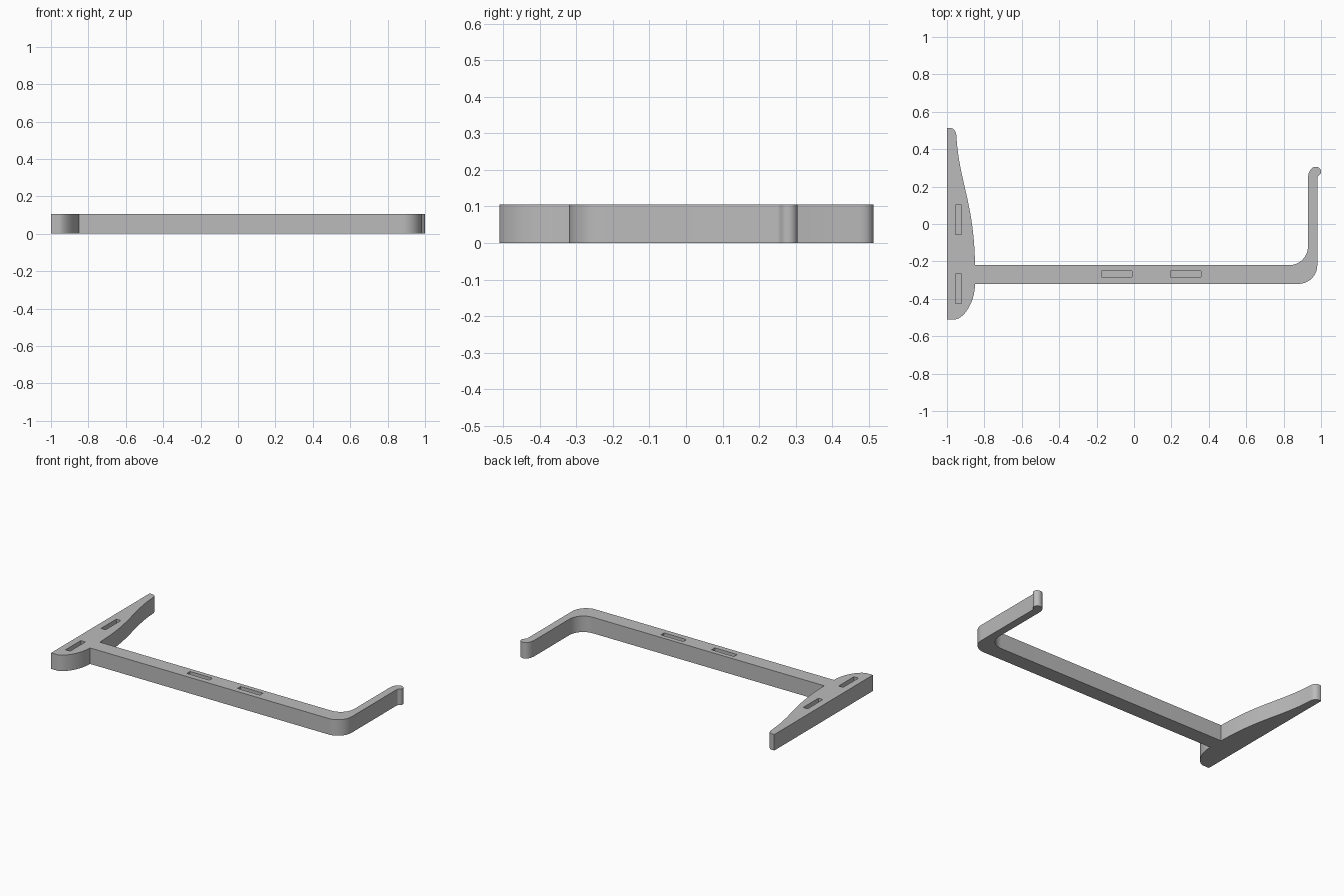
import bpy, bmesh, math
from mathutils import Vector
from mathutils.geometry import interpolate_bezier

HEIGHT = 0.105
POCKET_FLOOR = 0.04

cube = bpy.data.objects.get("Cube")
if cube:
    bpy.data.objects.remove(cube, do_unlink=True)

grey = bpy.data.materials.new("plain grey")
grey.use_nodes = True
colour = (0.5, 0.5, 0.5, 1)
grey.diffuse_color = colour
grey.node_tree.nodes["Principled BSDF"].inputs["Base Color"].default_value = colour


def prism(name, outline, z0, z1):
    """Extrude a counter-clockwise outline between two heights."""
    bm = bmesh.new()
    base = bm.faces.new([bm.verts.new((x, y, z0)) for x, y in outline])
    top = bmesh.ops.extrude_face_region(bm, geom=[base])["geom"]
    verts = [g for g in top if isinstance(g, bmesh.types.BMVert)]
    bmesh.ops.translate(bm, vec=(0, 0, z1 - z0), verts=verts)
    bmesh.ops.recalc_face_normals(bm, faces=bm.faces)
    mesh = bpy.data.meshes.new(name)
    bm.to_mesh(mesh)
    bm.free()
    mesh.materials.append(grey)
    obj = bpy.data.objects.new(name, mesh)
    bpy.context.collection.objects.link(obj)
    return obj


def bend(a, b, c, d, steps=16):
    """Points along a bezier segment."""
    pts = interpolate_bezier(*[Vector((*p, 0)) for p in (a, b, c, d)], steps)
    return [(p.x, p.y) for p in pts]


def arc(cx, cy, r, start, end, steps=16):
    angles = [math.radians(start + (end - start) * i / steps) for i in range(steps + 1)]
    return [(cx + r * math.cos(t), cy + r * math.sin(t)) for t in angles]


# Wall plate foot, arm, rounded corner, upright with lipped tip, tapered plate
outline = [(-1, -0.51)]
outline += bend((-0.955, -0.51), (-0.91, -0.505), (-0.85, -0.42), (-0.85, -0.32))
outline += arc(0.88, -0.22, 0.1, -90, 0)
outline += bend((0.98, 0.245), (0.98, 0.262), (1, 0.258), (1, 0.28), 8)
outline += bend((1, 0.28), (1, 0.315), (0.93, 0.325), (0.93, 0.24))[1:]
outline += arc(0.83, -0.12, 0.1, 0, -90)
outline += bend((-0.85, -0.22), (-0.855, 0.12), (-0.935, 0.22), (-0.95, 0.475), 24)
outline += bend((-0.95, 0.475), (-0.952, 0.5), (-0.965, 0.513), (-0.985, 0.513), 8)[1:]
outline += [(-1, 0.513)]
bracket = prism("hook_bracket", outline, 0, HEIGHT)

# Blind slots sunk into the top
slots = [(-0.938, 0.022, 0.033, 0.158), (-0.938, -0.346, 0.033, 0.158),
         (-0.092, -0.267, 0.163, 0.033), (0.276, -0.267, 0.163, 0.033)]
for x, y, w, d in slots:
    corners = [(x + sx * w / 2, y + sy * d / 2)
               for sx, sy in ((-1, -1), (1, -1), (1, 1), (-1, 1))]
    cutter = prism("slot_cutter", corners, POCKET_FLOOR, HEIGHT + 0.1)
    cutter.hide_render = True
    cutter.hide_set(True)
    cut = bracket.modifiers.new("slot", "BOOLEAN")
    cut.operation = "DIFFERENCE"
    cut.solver = "EXACT"
    cut.object = cutter

# Bake the cuts, drop the cutters, smooth the curved walls
bpy.ops.object.select_all(action="DESELECT")
bpy.context.view_layer.objects.active = bracket
bracket.select_set(True)
for mod in list(bracket.modifiers):
    cutter = mod.object
    bpy.ops.object.modifier_apply(modifier=mod.name)
    bpy.data.objects.remove(cutter, do_unlink=True)
bpy.ops.object.shade_smooth_by_angle(angle=math.radians(30))
